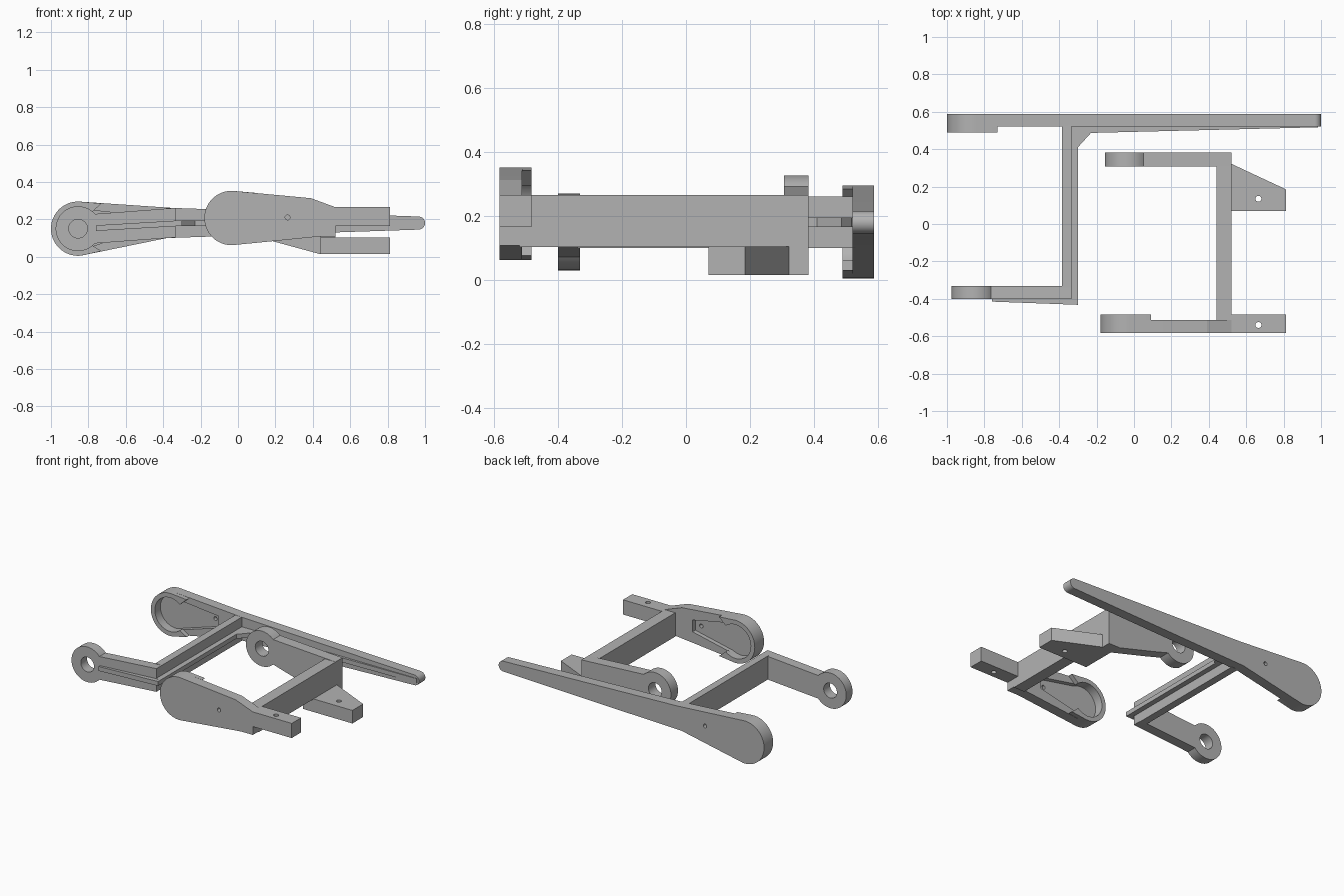
import bpy, bmesh, math

cube = bpy.data.objects.get("Cube")
if cube:
    bpy.data.objects.remove(cube, do_unlink=True)

grey = bpy.data.materials.new("plain grey")
grey.use_nodes = True
COLOR = (0.45, 0.45, 0.45, 1)
grey.diffuse_color = COLOR
grey.node_tree.nodes["Principled BSDF"].inputs["Base Color"].default_value = COLOR
parts = []


def arc(cx, cz, r, start, end, steps=40):
    """Points on an arc, angles in degrees."""
    angles = [math.radians(start + (end - start) * i / steps) for i in range(steps + 1)]
    return [(cx + r * math.cos(a), cz + r * math.sin(a)) for a in angles]


def circle(cx, cz, r, steps=40):
    return arc(cx, cz, r, 0, 360, steps)[:-1]


def prism(name, points, lo, hi, axis="Y", keep=True):
    """Extrude a profile along y (x-z profile) or z (x-y profile)."""
    bm = bmesh.new()
    place = (lambda u, v: (u, lo, v)) if axis == "Y" else (lambda u, v: (u, v, lo))
    face = bm.faces.new([bm.verts.new(place(u, v)) for u, v in points])
    moved = bmesh.ops.extrude_face_region(bm, geom=[face])["geom"]
    shift = (0, hi - lo, 0) if axis == "Y" else (0, 0, hi - lo)
    bmesh.ops.translate(bm, vec=shift, verts=[g for g in moved if isinstance(g, bmesh.types.BMVert)])
    bmesh.ops.recalc_face_normals(bm, faces=bm.faces)
    mesh = bpy.data.meshes.new(name)
    bm.to_mesh(mesh)
    bm.free()
    mesh.materials.append(grey)
    ob = bpy.data.objects.new(name, mesh)
    bpy.context.collection.objects.link(ob)
    if keep:
        parts.append(ob)
    return ob


def box(name, x, y, z):
    return prism(name, [(x[0], z[0]), (x[1], z[0]), (x[1], z[1]), (x[0], z[1])], *y)


def cut(ob, points, lo, hi, axis="Y"):
    """Subtract a prism and bake the result."""
    cutter = prism("cutter", points, lo, hi, axis, keep=False)
    cutter.hide_render = True
    mod = ob.modifiers.new("cut", "BOOLEAN")
    mod.operation, mod.solver, mod.object = "DIFFERENCE", "EXACT", cutter
    bpy.context.view_layer.update()
    baked = bpy.data.meshes.new_from_object(ob.evaluated_get(bpy.context.evaluated_depsgraph_get()))
    ob.modifiers.clear()
    ob.data = baked
    bpy.data.objects.remove(cutter, do_unlink=True)


def side_plate(name, cx, cz, tail, outer, inner, rim_y, rim_low, pin):
    """Flat plate with a round head, a tapered inner pocket and a raised C rim."""
    plate = prism(name, arc(cx, cz, 0.145, 85, 276) + tail, min(outer, inner), max(outer, inner))
    toward = 1 if inner > outer else -1
    pocket = arc(cx, cz, 0.115, 60, 300) + [(cx + 0.345, pin - 0.04), (cx + 0.345, pin + 0.04)]
    floor, mouth = inner - toward * 0.03, inner + toward * 0.02
    cut(plate, pocket, min(floor, mouth), max(floor, mouth))
    cut(plate, circle(cx + 0.3, pin, 0.013, 20), -1, 1)
    rim = arc(cx, cz, 0.145, 85, 276) + [(cx + 0.125, cz - rim_low)]
    rim += arc(cx, cz, 0.115, 310, 50) + [(cx + 0.125, cz + 0.135)]
    prism(name + "_rim", rim, min(inner, rim_y), max(inner, rim_y))


def ring_arm(name, cx, cz, start, bar, y):
    """Arm ending in a pierced ring."""
    arm = prism(name, arc(cx, cz, 0.12, start, 360 - start) + bar, *y)
    cut(arm, circle(cx, cz, 0.05), -1, 1)


# Long frame: back plate with narrow rounded tail
AX, AZ = -0.855, 0.15
tail = [(-0.38, 0.10), (0.52, 0.13)] + arc(0.965, 0.18, 0.035, -88, 88, 20) + [(-0.35, 0.261)]
side_plate("long_back_plate", AX, AZ, tail, 0.588, 0.52, 0.49, 0.12, 0.18)

# Long frame: front ring arm and cross beam
ring_arm("long_front_arm", AX, AZ, 41, [(-0.335, 0.103), (-0.335, 0.261)], (-0.40, -0.332))
box("long_cross_beam", (-0.385, -0.335), (-0.34, 0.53), (0.10, 0.261))

# Stiffening rib along beam and back plate, then the sloping rib on the arm
prism("long_frame_rib", [(-0.34, -0.40), (-0.30, -0.41), (-0.30, 0.41), (-0.23, 0.487),
                         (0.985, 0.517), (0.985, 0.53), (-0.34, 0.53)], 0.165, 0.195, "Z")
arm_rib = prism("arm_rib", [(-0.76, -0.39), (-0.76, -0.415), (-0.30, -0.432), (-0.30, -0.39)],
                0.165, 0.195, "Z")
for v in arm_rib.data.vertices:
    if v.co.x < -0.5:
        v.co.z -= 0.027

# Short frame: front plate and its end tab
BX, BZ = -0.035, 0.207
side_plate("short_front_plate", BX, BZ,
           [(0.435, 0.108), (0.52, 0.108), (0.52, 0.265), (0.39, 0.313)],
           -0.583, -0.513, -0.483, 0.131, 0.21)
front_tab = box("front_tab", (0.519, 0.813), (-0.583, -0.483), (0.165, 0.265))
cut(front_tab, circle(0.665, -0.54, 0.016, 24), -1, 1, "Z")

# Short frame: cross beam, deep ring arm and lower tapered tab
box("short_cross_beam", (0.44, 0.52), (-0.52, 0.32), (0.103, 0.265))
ring_arm("short_back_arm", BX, BZ, 45,
         [(0.16, 0.09), (0.435, 0.015), (0.52, 0.015), (0.52, 0.265)], (0.307, 0.383))
back_tab = prism("back_tab", [(0.44, 0.07), (0.813, 0.07), (0.813, 0.185), (0.52, 0.322), (0.44, 0.322)],
                 0.015, 0.104, "Z")
cut(back_tab, circle(0.665, 0.135, 0.016, 24), -1, 1, "Z")

# Smooth the round surfaces only
bpy.ops.object.select_all(action="DESELECT")
for ob in parts:
    ob.select_set(True)
bpy.context.view_layer.objects.active = parts[0]
bpy.ops.object.shade_smooth_by_angle(angle=math.radians(10))
